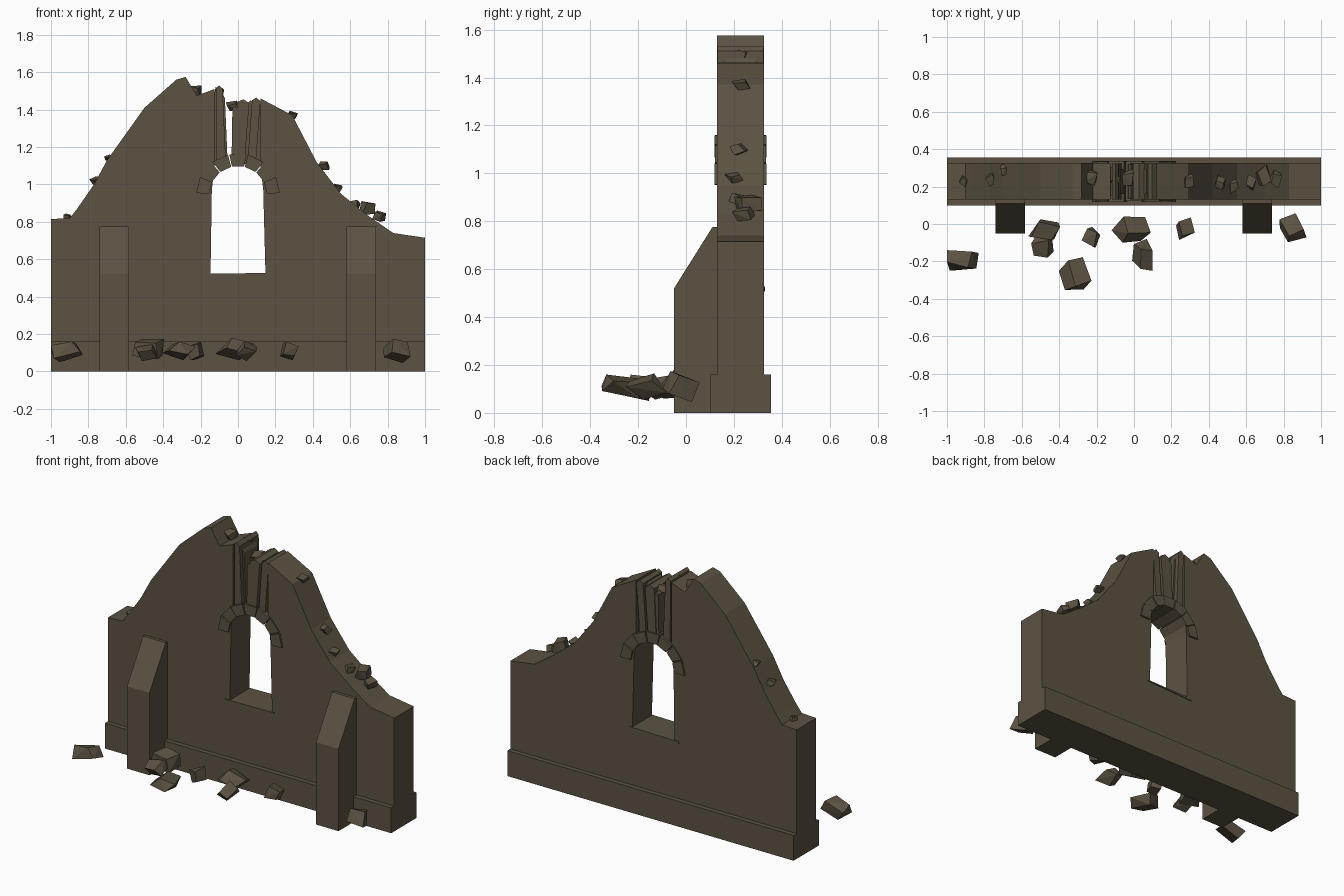
import bpy, bmesh, math, random
from mathutils import Vector, Euler

if "Cube" in bpy.data.objects:
    bpy.data.objects.remove(bpy.data.objects["Cube"])

random.seed(4)
mat = bpy.data.materials.new("weathered_stone")
mat.diffuse_color = (0.105, 0.084, 0.054, 1)
mat.use_nodes = True
mat.node_tree.nodes["Principled BSDF"].inputs["Base Color"].default_value = mat.diffuse_color


def finish(name, bm):
    bmesh.ops.recalc_face_normals(bm, faces=bm.faces)
    me = bpy.data.meshes.new(name)
    bm.to_mesh(me)
    bm.free()
    me.materials.append(mat)
    ob = bpy.data.objects.new(name, me)
    bpy.context.collection.objects.link(ob)
    return ob


def prism(name, pts, a, b, axis="y"):
    """Extrude a 2D outline: (x, z) along y, or (y, z) along x."""
    bm = bmesh.new()
    vs = [bm.verts.new((p, a, q) if axis == "y" else (a, p, q)) for p, q in pts]
    f = bm.faces.new(vs)
    r = bmesh.ops.extrude_face_region(bm, geom=[f])
    off = Vector((0, b - a, 0)) if axis == "y" else Vector((b - a, 0, 0))
    bmesh.ops.translate(bm, vec=off, verts=[v for v in r["geom"] if isinstance(v, bmesh.types.BMVert)])
    bmesh.ops.triangulate(bm, faces=[g for g in bm.faces if len(g.verts) > 4])
    return finish(name, bm)


def stone(name, loc, size):
    """Irregular angular block fitted to a bounding size."""
    bm = bmesh.new()
    rot = Euler([random.uniform(-0.5, 0.5) for _ in range(3)]).to_matrix()
    pts = [rot @ Vector((x + random.uniform(-.3, .3), y + random.uniform(-.3, .3), z + random.uniform(-.3, .3)))
           for x in (-1, 1) for y in (-1, 1) for z in (-1, 1)]
    lo = [min(p[i] for p in pts) for i in range(3)]
    hi = [max(p[i] for p in pts) for i in range(3)]
    for p in pts:
        bm.verts.new([loc[i] + size[i] * ((p[i] - lo[i]) / (hi[i] - lo[i]) - 0.5) for i in range(3)])
    r = bmesh.ops.convex_hull(bm, input=bm.verts)
    loose = [v for v in bm.verts if not v.link_faces]
    bmesh.ops.delete(bm, geom=loose, context="VERTS")
    bmesh.ops.dissolve_limit(bm, angle_limit=0.12, verts=bm.verts, edges=bm.edges)
    return finish(name, bm)


# Broken wall: one outline that runs down the crack and around the window
left_top = [(-1, 0), (-1, .815), (-.9, .82), (-.86, .87), (-.77, 1.0), (-.7, 1.13), (-.5, 1.41),
            (-.33, 1.56), (-.28, 1.575), (-.22, 1.475), (-.125, 1.51)]
window = [(-.125, 1.1), (-.14, .97), (-.147, .52), (.147, .52), (.135, .97), (.12, 1.1)]
right_top = [(.12, 1.46), (.29, 1.37), (.42, 1.12), (.55, .95), (.7, .83), (.83, .74), (1, .715), (1, 0)]
prism("broken_wall", left_top + window + right_top, .13, .325)

# Plinth and sill
prism("plinth", [(-1, 0), (1, 0), (1, .16), (-1, .16)], .10, .355)
prism("window_sill", [(-.18, .507), (.165, .522), (.165, .527), (-.18, .522)], .125, .33)

# Sloped buttresses
for side, x0 in (("left", -.74), ("right", .58)):
    prism("buttress_" + side, [(-.05, 0), (.14, 0), (.14, .775), (.11, .775), (-.05, .52)], x0, x0 + .157, "x")

# Arch stones
N = 7
for i in range(N):
    a0 = math.pi * i / N + .015
    a1 = math.pi * (i + 1) / N - .015
    ri, ro = .148, .215
    pts = [(r * math.cos(a) * 1.04, .95 + r * math.sin(a)) for r, a in ((ri, a0), (ro, a0), (ro, a1), (ri, a1))]
    prism("arch_stone_%d" % (i + 1), pts, .118 + .004 * (i % 2), .337 - .004 * (i % 2))

# Splintered masonry over the arch, either side of the crack
shards = [  # bottom x0, x1, top x0, x1, top z, front y
    (-.125, -.10, -.125, -.105, 1.51, .15),
    (-.115, -.065, -.118, -.082, 1.53, .132),
    (-.08, -.055, -.09, -.07, 1.48, .16),
    (-.035, -.005, -.03, .0, 1.42, .135),
    (-.02, .035, -.005, .06, 1.455, .13),
    (.025, .075, .05, .085, 1.45, .16),
    (.05, .095, .075, .12, 1.465, .132),
    (.085, .121, .09, .121, 1.455, .155),
]
for i, (a, b, c, d, z, y) in enumerate(shards):
    prism("masonry_shard_%d" % (i + 1), [(a, 1.11), (b, 1.11), (d, z - .02), ((c + d) / 2, z), (c, z - .015)], y, .455 - y)

# Fallen blocks on the ground
fallen = [((-.915, -.195, .105), (.17, .11, .11)), ((-.48, -.03, .12), (.17, .11, .11)),
          ((-.49, -.11, .10), (.12, .14, .09)), ((-.315, -.265, .11), (.175, .175, .10)),
          ((-.23, -.07, .11), (.10, .11, .10)), ((-.015, -.03, .12), (.21, .14, .12)),
          ((.045, -.165, .11), (.11, .17, .11)), ((.275, -.025, .11), (.10, .12, .10)),
          ((.85, -.02, .11), (.145, .155, .13))]
for i, (loc, size) in enumerate(fallen):
    stone("fallen_block_%d" % (i + 1), loc, size)

# Loose rubble along the broken top
loose = [(-.91, .23, .825, .05), (-.765, .24, 1.02, .06), (-.69, .29, 1.14, .05), (-.23, .25, 1.50, .07),
         (-.10, .24, 1.50, .05), (-.03, .25, 1.42, .07), (.29, .23, 1.37, .06), (.46, .22, 1.10, .06),
         (.53, .2, .98, .06), (.62, .22, .89, .07), (.69, .26, .875, .09), (.755, .24, .83, .075)]
for i, (x, y, z, s) in enumerate(loose):
    stone("loose_rubble_%d" % (i + 1), (x, y, z), (s, s * 1.3, s * .8))
